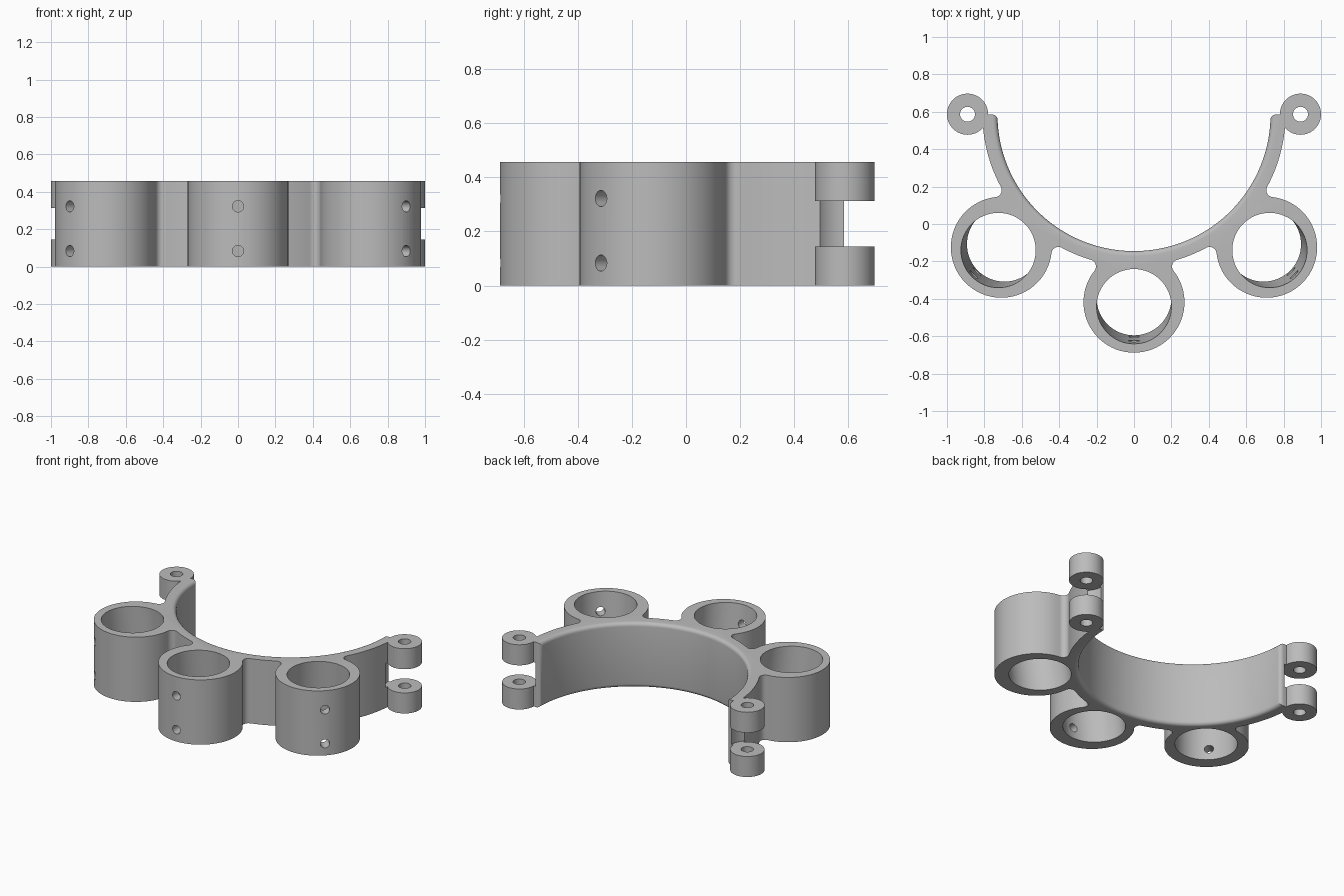
import bpy, bmesh
from math import sin, cos, pi, acos, atan2, radians
from mathutils import Vector, Matrix

if "Cube" in bpy.data.objects:
    bpy.data.objects.remove(bpy.data.objects["Cube"])

HEIGHT = 0.457
CENTRE = Vector((0, 0.585))          # centre of the curved band
INNER, OUTER = 0.73, 0.81            # band radii
TUBE_R, BORE_R, REACH = 0.27, 0.2, 1.003
FILLET = 0.037
LUG = Vector((0.89, 0.587))
LUG_R, PIN_R, CLEAR_R = 0.11, 0.04, 0.125
GAP_LOW, GAP_HIGH = 0.145, 0.312
TILT = 0.1                           # outward lean of the bores
TUBE_ANGLES = [radians(a) for a in (-135, -90, -45)]

grey = bpy.data.materials.new("plain grey")
grey.use_nodes = True
grey.diffuse_color = (0.5, 0.5, 0.5, 1)
grey.node_tree.nodes["Principled BSDF"].inputs["Base Color"].default_value = (0.5, 0.5, 0.5, 1)


def polar(centre, radius, angle):
    return centre + radius * Vector((cos(angle), sin(angle)))


def arc(centre, radius, start, end, steps):
    return [polar(centre, radius, start + (end - start) * i / steps) for i in range(steps + 1)]


def bearing(a, b):
    return atan2(b.y - a.y, b.x - a.x)


def make_object(name, bm):
    bmesh.ops.recalc_face_normals(bm, faces=bm.faces)
    mesh = bpy.data.meshes.new(name)
    bm.to_mesh(mesh)
    bm.free()
    mesh.materials.append(grey)
    obj = bpy.data.objects.new(name, mesh)
    bpy.context.collection.objects.link(obj)
    return obj


def cylinder(name, centre, radius, low, high, lean=Vector((0, 0)), sides=64):
    bm = bmesh.new()
    bmesh.ops.create_cone(bm, cap_ends=True, segments=sides, radius1=radius, radius2=radius,
                          depth=high - low,
                          matrix=Matrix.Translation((centre.x, centre.y, (low + high) / 2)))
    for v in bm.verts:
        v.co.xy += lean * (v.co.z - HEIGHT / 2)
    return make_object(name, bm)


def combine(target, tool, operation):
    mod = target.modifiers.new("combine", "BOOLEAN")
    mod.operation, mod.solver, mod.object = operation, "EXACT", tool
    bpy.context.view_layer.objects.active = target
    bpy.ops.object.modifier_apply(modifier=mod.name)
    bpy.data.objects.remove(tool)


# Outline: band outside with filleted tubes, then back along the inside
band_fillet = OUTER + FILLET
tube_fillet = TUBE_R + FILLET
half = acos((REACH ** 2 + band_fillet ** 2 - tube_fillet ** 2) / (2 * REACH * band_fillet))
outline = []
last = -pi
for angle in TUBE_ANGLES:
    tube = polar(CENTRE, REACH, angle)
    f1, f2 = (polar(CENTRE, band_fillet, angle + s * half) for s in (-1, 1))
    outline += arc(CENTRE, OUTER, last, angle - half, 14)[:-1]
    start = bearing(f1, CENTRE)
    turn = (bearing(f1, tube) - start + pi) % (2 * pi) - pi
    outline += arc(f1, FILLET, start, start + turn, 8)
    start = bearing(tube, f1)
    turn = (bearing(tube, f2) - start) % (2 * pi)
    outline += arc(tube, TUBE_R, start, start + turn, 48)[1:-1]
    start = bearing(f2, tube)
    turn = (bearing(f2, CENTRE) - start + pi) % (2 * pi) - pi
    outline += arc(f2, FILLET, start, start + turn, 8)
    last = angle + half
outline += arc(CENTRE, OUTER, last, 0, 14)[1:]
outline += arc(CENTRE, INNER, 0, -pi, 72)

# Solid body with rounded inner rims and end corners
bm = bmesh.new()
base = bm.faces.new([bm.verts.new((p.x, p.y, 0)) for p in outline])
top = bmesh.ops.extrude_face_region(bm, geom=[base])["geom"]
bmesh.ops.translate(bm, vec=(0, 0, HEIGHT), verts=[g for g in top if isinstance(g, bmesh.types.BMVert)])


def on_inside(v):
    return abs((v.co.xy - CENTRE).length - INNER) < 0.001


rims = []
for e in bm.edges:
    a, b = e.verts
    if on_inside(a) and on_inside(b):
        level = abs(a.co.z - b.co.z) < 0.001
        corner = abs(a.co.y - CENTRE.y) < 0.001
        if (level and (a.co - b.co).length < INNER) or (corner and not level):
            rims.append(e)
bmesh.ops.bevel(bm, geom=rims, offset=0.026, segments=5, profile=0.5, affect="EDGES")
holder = make_object("tube_holder_band", bm)

# Hinge lugs at both ends, with clearance between them and pin holes
for side in (-1, 1):
    place = Vector((side * LUG.x, LUG.y))
    combine(holder, cylinder("clearance", place, CLEAR_R, GAP_LOW, GAP_HIGH), "DIFFERENCE")
    for low, high in ((0, GAP_LOW), (GAP_HIGH, HEIGHT)):
        combine(holder, cylinder("lug", place, LUG_R, low, high), "UNION")
    combine(holder, cylinder("pin_hole", place, PIN_R, -0.1, HEIGHT + 0.1, sides=32), "DIFFERENCE")

# Leaning bores and the two screw holes through each outer wall
for angle in TUBE_ANGLES:
    tube = polar(CENTRE, REACH, angle)
    out = Vector((cos(angle), sin(angle)))
    combine(holder, cylinder("bore", tube, BORE_R, -0.1, HEIGHT + 0.1, out * TILT), "DIFFERENCE")
    for z in (0.083, 0.322):
        screw = cylinder("screw_hole", Vector((0, 0)), 0.03, 0, 0.4, sides=24)
        screw.data.transform(Matrix.Translation((tube.x, tube.y, z))
                             @ out.to_3d().to_track_quat("Z", "Y").to_matrix().to_4x4())
        combine(holder, screw, "DIFFERENCE")

bpy.ops.object.select_all(action="DESELECT")
holder.select_set(True)
bpy.context.view_layer.objects.active = holder
bpy.ops.object.shade_smooth_by_angle(angle=radians(30))
